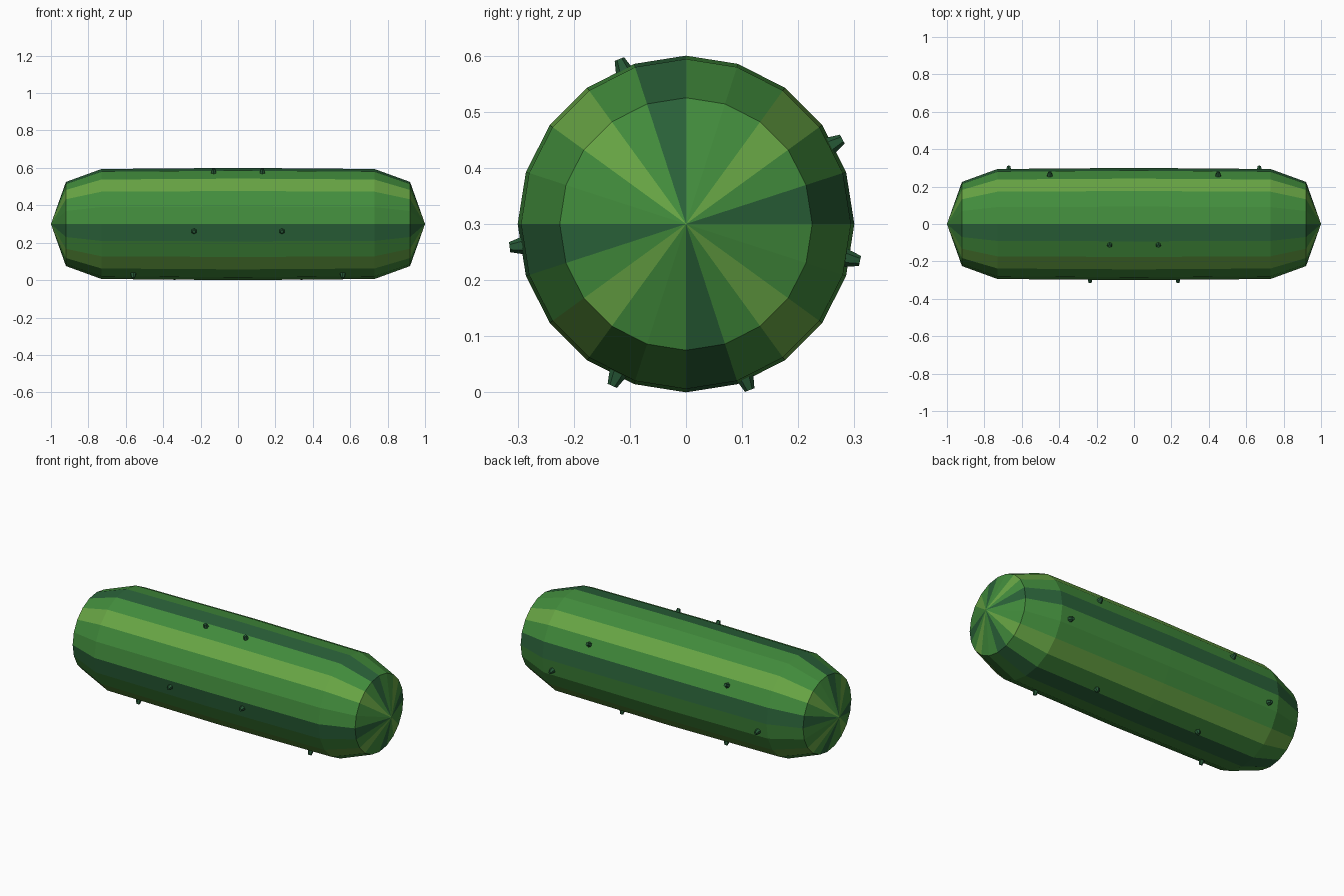
import bpy, bmesh
from math import cos, sin, radians
from mathutils import Matrix, Vector

if "Cube" in bpy.data.objects:
    bpy.data.objects.remove(bpy.data.objects["Cube"])

SIDES, CZ = 20, 0.3


def material(name, rgb):
    m = bpy.data.materials.new(name)
    m.diffuse_color = (*rgb, 1)
    m.use_nodes = True
    m.node_tree.nodes["Principled BSDF"].inputs["Base Color"].default_value = m.diffuse_color
    return m


green = material("mid_green", (0.054, 0.262, 0.045))
dark = material("dark_green", (0.023, 0.120, 0.040))
lime = material("lime_stripe", (0.138, 0.376, 0.058))
nub = material("nub_green", (0.020, 0.100, 0.038))


def finish(bm, name, mats):
    me = bpy.data.meshes.new(name)
    bmesh.ops.recalc_face_normals(bm, faces=bm.faces)
    bm.to_mesh(me)
    bm.free()
    for m in mats:
        me.materials.append(m)
    ob = bpy.data.objects.new(name, me)
    bpy.context.collection.objects.link(ob)
    return ob


# Body: profile revolved about x, striped lengthwise in a five-side cycle
half = [(0.92, 0.225), (0.73, 0.294)]
profile = [(-x, r) for x, r in half] + [(0, 0.3)] + half[::-1]
stripe = [1, 0, 2, 0, 0]
bm = bmesh.new()
rings = []
for x, r in profile:
    rings.append([bm.verts.new((x, r * cos(radians(18 * i)), CZ + r * sin(radians(18 * i))))
                  for i in range(SIDES)])
tips = [bm.verts.new((s, 0, CZ)) for s in (-1, 1)]
for i in range(SIDES):
    j = (i + 1) % SIDES
    faces = [bm.faces.new((a[i], b[i], b[j], a[j])) for a, b in zip(rings, rings[1:])]
    faces.append(bm.faces.new((tips[0], rings[0][i], rings[0][j])))
    faces.append(bm.faces.new((tips[1], rings[-1][j], rings[-1][i])))
    for f in faces:
        f.material_index = stripe[i % 5]
finish(bm, "cucumber_body", [green, dark, lime])

# Bumps: small tapered nubs in mirrored pairs (x distance, angle about the axis)
bumps = [(0.13, 112), (0.235, 187.5), (0.34, 291), (0.45, 28.5), (0.56, 245.5), (0.67, 348)]
bm = bmesh.new()
for x, ang in bumps:
    out = Vector((0, cos(radians(ang)), sin(radians(ang))))
    rot = out.to_track_quat('Z', 'Y').to_matrix().to_4x4()
    for s in (-1, 1):
        pos = out * 0.298 + Vector((s * x, 0, CZ))
        bmesh.ops.create_cone(bm, cap_ends=True, segments=6, radius1=0.02, radius2=0.009,
                              depth=0.038, matrix=Matrix.Translation(pos) @ rot)
finish(bm, "skin_bumps", [nub])
